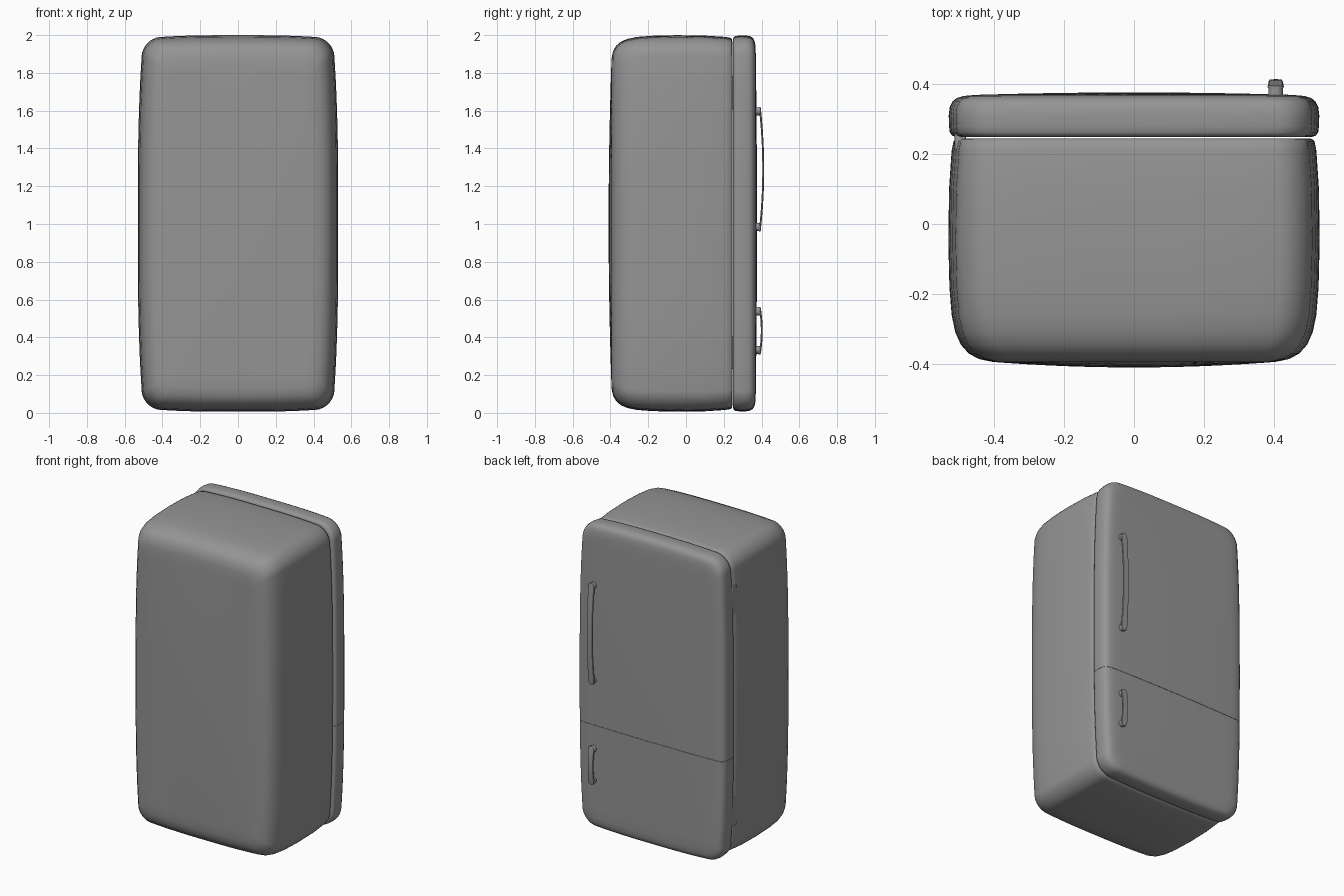
import bpy, bmesh, math
from mathutils import Vector

if "Cube" in bpy.data.objects:
    bpy.data.objects.remove(bpy.data.objects["Cube"])

HX, HZ, CZ, R = 0.503, 0.979, 1.003, 0.09

# Darker grey enamel
grey = bpy.data.materials.new("dark_grey")
grey.diffuse_color = (0.3, 0.3, 0.3, 1)
grey.use_nodes = True
grey.node_tree.nodes["Principled BSDF"].inputs["Base Color"].default_value = grey.diffuse_color


def finish(ob, angle=40):
    ob.data.materials.append(grey)
    bpy.ops.object.select_all(action='DESELECT')
    ob.select_set(True)
    bpy.context.view_layer.objects.active = ob
    bpy.ops.object.shade_smooth_by_angle(angle=math.radians(angle))


def add_object(name, bm, angle=40):
    bmesh.ops.recalc_face_normals(bm, faces=bm.faces)
    mesh = bpy.data.meshes.new(name)
    bm.to_mesh(mesh)
    bm.free()
    ob = bpy.data.objects.new(name, mesh)
    bpy.context.collection.objects.link(ob)
    finish(ob, angle)


def outline(inset):
    """Rounded rectangle in x/z with gently bulging sides."""
    hx, hz = HX - inset, HZ - inset
    r = max(R - 0.3 * inset, 0.04)
    corners = []
    for k, (sx, sz) in enumerate([(1, 1), (-1, 1), (-1, -1), (1, -1)]):
        c = Vector((sx * (hx - r), sz * (hz - r)))
        corners.append([c + r * Vector((math.cos(a), math.sin(a)))
                        for a in (math.pi / 2 * (k + i / 8) for i in range(9))])
    pts = []
    for k in range(4):
        pts += corners[k]
        a, b = corners[k][-1], corners[(k + 1) % 4][0]
        pts += [a.lerp(b, i / 12) for i in range(1, 12)]
    return [Vector((p.x * (1 + 0.055 * (1 - abs(p.y / hz) ** 3)),
                    p.y * (1 + 0.018 * (1 - abs(p.x / hx) ** 3)))) for p in pts]


def shell(profile, cap_y):
    """Loft outlines along y, then close the far end with a domed cap."""
    bm = bmesh.new()
    rings = []
    for y, inset in profile:
        rings.append([bm.verts.new((p.x, y, CZ + p.y)) for p in outline(inset)])
    y_end, inset_end = profile[-1]
    pts = outline(inset_end)
    mx, mz = max(p.x for p in pts), max(p.y for p in pts)
    for s in (0.93, 0.85, 0.75, 0.6, 0.45, 0.3, 0.15):
        rings.append([bm.verts.new((
            p.x * s,
            y_end + (cap_y - y_end) * (1 - (p.x * s / mx) ** 2) * (1 - (p.y * s / mz) ** 2),
            CZ + p.y * s)) for p in pts])
    for a, b in zip(rings, rings[1:]):
        for i in range(len(a)):
            j = (i + 1) % len(a)
            bm.faces.new((a[i], a[j], b[j], b[i]))
    bm.faces.new(rings[0])
    tip = bm.verts.new((0, cap_y, CZ))
    last = rings[-1]
    for i in range(len(last)):
        bm.faces.new((last[i], last[(i + 1) % len(last)], tip))
    return bm


# Cabinet body
add_object("cabinet", shell([
    (0.245, 0.03), (0.243, 0.021), (0.236, 0.014), (0.21, 0.009), (0.1, 0.002),
    (-0.05, 0), (-0.18, 0.003), (-0.26, 0.009), (-0.31, 0.019), (-0.345, 0.034),
    (-0.37, 0.055), (-0.386, 0.083), (-0.394, 0.12)], -0.41))

# Upper and lower doors, cut from the same shell
for name, z, up in (("upper_door", 0.6908, 1), ("lower_door", 0.6892, -1)):
    bm = shell([(0.248, 0.03), (0.249, 0.02), (0.253, 0.01), (0.262, 0.004), (0.28, 0.002),
                (0.31, 0.001), (0.335, 0.004), (0.35, 0.011), (0.36, 0.023),
                (0.366, 0.042), (0.369, 0.075)], 0.376)
    bmesh.ops.bisect_plane(bm, geom=bm.verts[:] + bm.edges[:] + bm.faces[:],
                           plane_co=(0, 0, z), plane_no=(0, 0, -up), clear_outer=True)
    bmesh.ops.holes_fill(bm, edges=[e for e in bm.edges if e.is_boundary], sides=0)
    add_object(name, bm)


def box(name, lo, hi, bevel):
    bm = bmesh.new()
    bmesh.ops.create_cube(bm, size=1)
    for v in bm.verts:
        v.co = [l + (c + 0.5) * (h - l) for l, h, c in zip(lo, hi, v.co)]
    bmesh.ops.bevel(bm, geom=bm.edges[:], offset=bevel, segments=2, affect='EDGES', profile=0.5)
    add_object(name, bm)


# Hinges on the left side, bridging body and doors
for name, z in (("upper_hinge", 1.695), ("lower_hinge", 0.32)):
    box(name, (-0.513, 0.21, z - 0.088), (-0.48, 0.265, z + 0.088), 0.003)


def handle(name, z0, z1, bow):
    x, mid, half = 0.405, (z0 + z1) / 2, (z1 - z0) / 2
    # Bowed strap with rounded ends
    bm = bmesh.new()
    prev = first = None
    n = 32
    for i in range(n + 1):
        t = -math.cos(math.pi * i / n)
        z = mid + t * half
        end = max(0.0, 0.024 - (half - abs(z - mid)))
        w = max(math.sqrt(max(0.024 ** 2 - end ** 2, 0)) - 0.004 * (1 - t * t), 0.003)
        y = 0.388 + bow * (1 - t * t)
        ring = [bm.verts.new((x + dx * w, y + dy, z)) for dx, dy in
                ((-1, 0.001), (-0.85, 0.006), (0, 0.007), (0.85, 0.006), (1, 0.001),
                 (0.9, -0.003), (-0.9, -0.003))]
        if prev:
            for a in range(7):
                b = (a + 1) % 7
                bm.faces.new((prev[a], prev[b], ring[b], ring[a]))
        else:
            first = ring
        prev = ring
    bm.faces.new(first)
    bm.faces.new(prev)
    add_object(name + "_strap", bm, 50)
    # Mounting posts
    for side, z in (("bottom", z0 + 0.024), ("top", z1 - 0.024)):
        bpy.ops.mesh.primitive_cylinder_add(vertices=20, radius=0.021, depth=0.034,
                                            location=(x, 0.375, z), rotation=(math.pi / 2, 0, 0))
        post = bpy.context.object
        post.name = f"{name}_{side}_post"
        finish(post)


handle("upper_handle", 0.96, 1.62, 0.019)
handle("lower_handle", 0.31, 0.56, 0.011)
